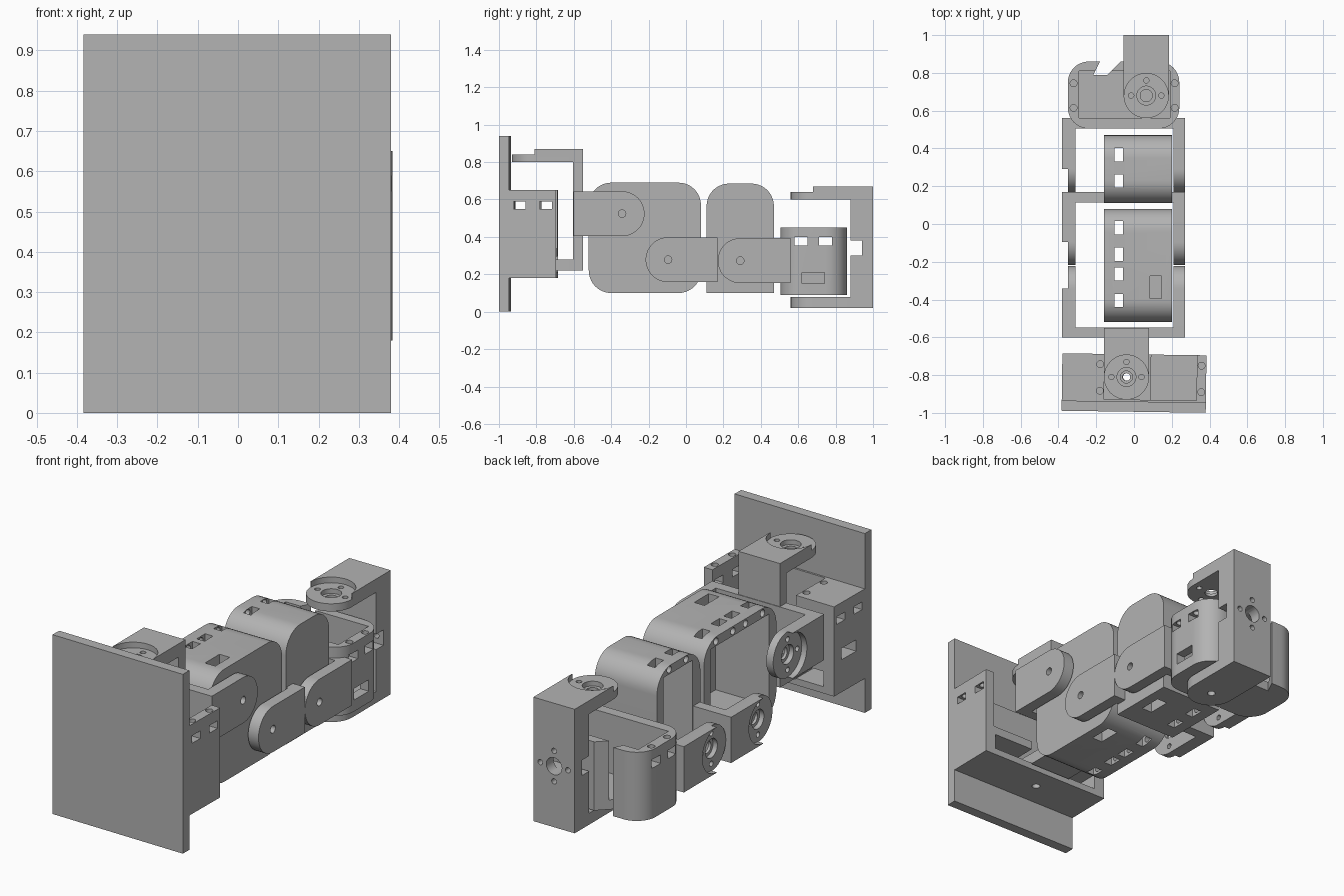
import bpy, bmesh, math
from mathutils import Matrix, Vector

if "Cube" in bpy.data.objects:
    bpy.data.objects.remove(bpy.data.objects["Cube"], do_unlink=True)

grey = bpy.data.materials.new("light grey plastic")
grey.use_nodes = True
COLOUR = (0.45, 0.45, 0.45, 1)
grey.diffuse_color = COLOUR
grey.node_tree.nodes["Principled BSDF"].inputs["Base Color"].default_value = COLOUR


# ---- helpers ----
def prism(points, lo, hi, axis="z", name="cutter"):
    """Extrude a 2D outline along an axis (z: x,y outline; x: y,z; y: z,x)."""
    turn = {"z": lambda a, b, c: (a, b, c), "x": lambda a, b, c: (c, a, b),
            "y": lambda a, b, c: (b, c, a)}[axis]
    bm = bmesh.new()
    rings = [[bm.verts.new(turn(a, b, c)) for a, b in points] for c in (lo, hi)]
    bm.faces.new(rings[0][::-1])
    bm.faces.new(rings[1])
    n = len(points)
    for i in range(n):
        j = (i + 1) % n
        bm.faces.new((rings[0][i], rings[0][j], rings[1][j], rings[1][i]))
    bmesh.ops.recalc_face_normals(bm, faces=bm.faces)
    mesh = bpy.data.meshes.new(name)
    bm.to_mesh(mesh)
    bm.free()
    mesh.materials.append(grey)
    obj = bpy.data.objects.new(name, mesh)
    bpy.context.scene.collection.objects.link(obj)
    return obj


def arc(cx, cy, r, start, end, n=10):
    return [(cx + r * math.cos(math.radians(start + (end - start) * i / n)),
             cy + r * math.sin(math.radians(start + (end - start) * i / n)))
            for i in range(n + 1)]


def rounded(x0, x1, y0, y1, radii):
    """Rectangle outline; radii start at the low corner and run anticlockwise."""
    pts = []
    corners = [(x0, y0, 1, 1), (x1, y0, -1, 1), (x1, y1, -1, -1), (x0, y1, 1, -1)]
    for k, ((x, y, sx, sy), r) in enumerate(zip(corners, radii)):
        start = 180 + 90 * k
        pts += arc(x + sx * r, y + sy * r, r, start, start + 90) if r else [(x, y)]
    return pts


def box(x0, x1, y0, y1, z0, z1, name="cutter"):
    return prism(rounded(x0, x1, y0, y1, [0] * 4), z0, z1, "z", name)


def rod(a, b, r, lo, hi, axis="z"):
    return prism(arc(a, b, r, 0, 360, 32)[:-1], lo, hi, axis)


def combine(obj, other, op="DIFFERENCE"):
    mod = obj.modifiers.new("bool", "BOOLEAN")
    mod.operation, mod.solver, mod.object = op, "EXACT", other
    graph = bpy.context.evaluated_depsgraph_get()
    mesh = bpy.data.meshes.new_from_object(obj.evaluated_get(graph))
    obj.modifiers.clear()
    obj.data = mesh
    bpy.data.objects.remove(other, do_unlink=True)


def cut(obj, *cutters):
    for c in cutters:
        combine(obj, c)


def finish(obj):
    bpy.ops.object.select_all(action="DESELECT")
    obj.select_set(True)
    bpy.context.view_layer.objects.active = obj
    bpy.ops.object.shade_smooth_by_angle(angle=math.radians(30))


# ---- U-shaped joint bracket: pivot at the origin, arms run to +x ----
W, H = 0.12, 0.65


def bracket(name, place, length, wall):
    arm = arc(0, 0, W, 90, 270, 24) + [(length, -W), (length, W)]
    obj = prism(arm, 0, 0.06, "z", name)
    combine(obj, prism(arm, 0.58, 0.62), "UNION")
    raised = box(0, length, -W, W, 0.61, H)
    cut(raised, rod(0, 0, W - 0.003, 0.5, 0.7))
    combine(obj, raised, "UNION")
    combine(obj, box(length - wall, length, -W, W, 0, H), "UNION")
    cut(obj, rod(0, 0, 0.02, -0.1, 0.1), rod(0, 0, 0.032, 0.5, 0.7),
        rod(0, 0, 0.05, 0.595, 0.7))
    for i in range(4):
        a = i * math.pi / 2
        cut(obj, rod(0.08 * math.cos(a), 0.08 * math.sin(a), 0.014, 0.5, 0.7))
    obj.data.transform(place)
    return obj


def frame(origin, along, axle):
    x, z = Vector(along), Vector(axle)
    m = Matrix((x, z.cross(x), z)).transposed().to_4x4()
    m.translation = origin
    return m


UP, SIDE, BACK, FRONT = (0, 0, 1), (-1, 0, 0), (0, 1, 0), (0, -1, 0)
finish(bracket("base_yaw_bracket", frame((-0.04, -0.81, 0.22), BACK, UP), 0.26, 0.055))
finish(bracket("shoulder_bracket", frame((0.27, -0.342, 0.524), FRONT, SIDE), 0.26, 0.055))
finish(bracket("elbow_bracket", frame((0.27, -0.096, 0.278), BACK, SIDE), 0.265, 0.055))
finish(bracket("wrist_bracket", frame((0.27, 0.29, 0.273), BACK, SIDE), 0.27, 0.055))

# End bracket with a thick wall, a nut slot and a mounting hole pattern
end = bracket("end_bracket", frame((0.065, 0.68, 0.02), BACK, UP), 0.32, 0.12)
cut(end, box(-0.2, 0.3, 0.87, 0.94, 0.30, 0.38), rod(0.34, 0.065, 0.045, 0.9, 1.1, "y"))
for dz, dx in ((0.08, 0), (-0.08, 0), (0, 0.08), (0, -0.08)):
    cut(end, rod(0.34 + dz, 0.065 + dx, 0.014, 0.93, 1.1, "y"))
finish(end)

# ---- Double motor case, open on the -x side ----
X0, X1 = -0.16, 0.20


def side_windows(case, y):
    for s in (-0.07, 0.07):
        cut(case, box(-0.103, -0.057, y + s - 0.035, y + s + 0.035, 0, 0.8))
        for z in (0.13, 0.665):
            cut(case, rod(y + s, z, 0.018, X0 - 0.1, X0 + 0.06, "x"))


def cable_window(case, y, z0, z1):
    cut(case, box(0.085, 0.145, y - 0.06, y + 0.06, z0, z1))


upper = prism(rounded(-0.52, 0.08, 0.10, 0.69, [0.12] * 4), X0, X1, "x", "double_motor_case")
cut(upper, box(X0 - 0.1, 0.15, -0.46, 0.025, 0.16, 0.64))
side_windows(upper, -0.335)
side_windows(upper, -0.09)
cable_window(upper, -0.335, 0.5, 0.8)
cable_window(upper, -0.09, 0, 0.3)
finish(upper)

# Single motor case, rounded on top
single = prism(rounded(0.11, 0.47, 0.10, 0.685, [0, 0, 0.12, 0.12]), X0, X1, "x",
               "single_motor_case")
cut(single, box(X0 - 0.1, 0.15, 0.175, 0.415, 0.155, 0.64))
side_windows(single, 0.297)
cable_window(single, 0.297, 0, 0.3)
finish(single)

# ---- End motor case, open on top, with a split back wall ----
tip = prism(rounded(-0.35, 0.24, 0.505, 0.86, [0.11] * 4), 0.09, 0.45, "z", "end_motor_case")
cut(tip, box(-0.29, 0.19, 0.56, 0.81, 0.14, 0.6),
    prism([(-0.215, 0.79), (-0.14, 0.79), (-0.10, 0.83), (-0.06, 0.87), (-0.175, 0.87)], 0, 0.6),
    box(0.1, 0.3, 0.62, 0.74, 0.15, 0.21))
for y in (0.615, 0.745):
    cut(tip, box(-0.5, 0.5, y - 0.035, y + 0.035, 0.355, 0.40))
    for x in (-0.32, 0.215):
        cut(tip, rod(x, y, 0.018, 0.39, 0.6))
finish(tip)

# ---- Base plate and base motor holder, turned slightly about z ----
turn = (Matrix.Translation((0, -0.968, 0)) @ Matrix.Rotation(math.radians(-0.8), 4, "Z")
        @ Matrix.Translation((0, 0.968, 0)))
plate = box(-0.383, 0.38, -0.994, -0.94, 0, 0.94, "base_plate")
holder = box(-0.383, 0.38, -0.945, -0.69, 0.18, 0.65, "base_motor_holder")
cut(holder, box(-0.16, 0.33, -0.93, -0.6, 0.34, 0.8),
    box(-0.32, 0.32, -0.935, -0.6, 0.215, 0.295),
    box(-0.16, 0.085, -0.935, -0.6, 0.21, 0.35),
    rod(-0.04, -0.81, 0.02, 0.1, 0.4),
    box(-0.5, -0.1, -0.87, -0.75, 0.35, 0.41))
for y in (-0.885, -0.745):
    cut(holder, box(-0.5, 0.5, y - 0.033, y + 0.033, 0.55, 0.59))
    for x in (-0.182, 0.355):
        cut(holder, rod(x, y, 0.018, 0.59, 0.8))
for part in (plate, holder):
    part.data.transform(turn)
    finish(part)
